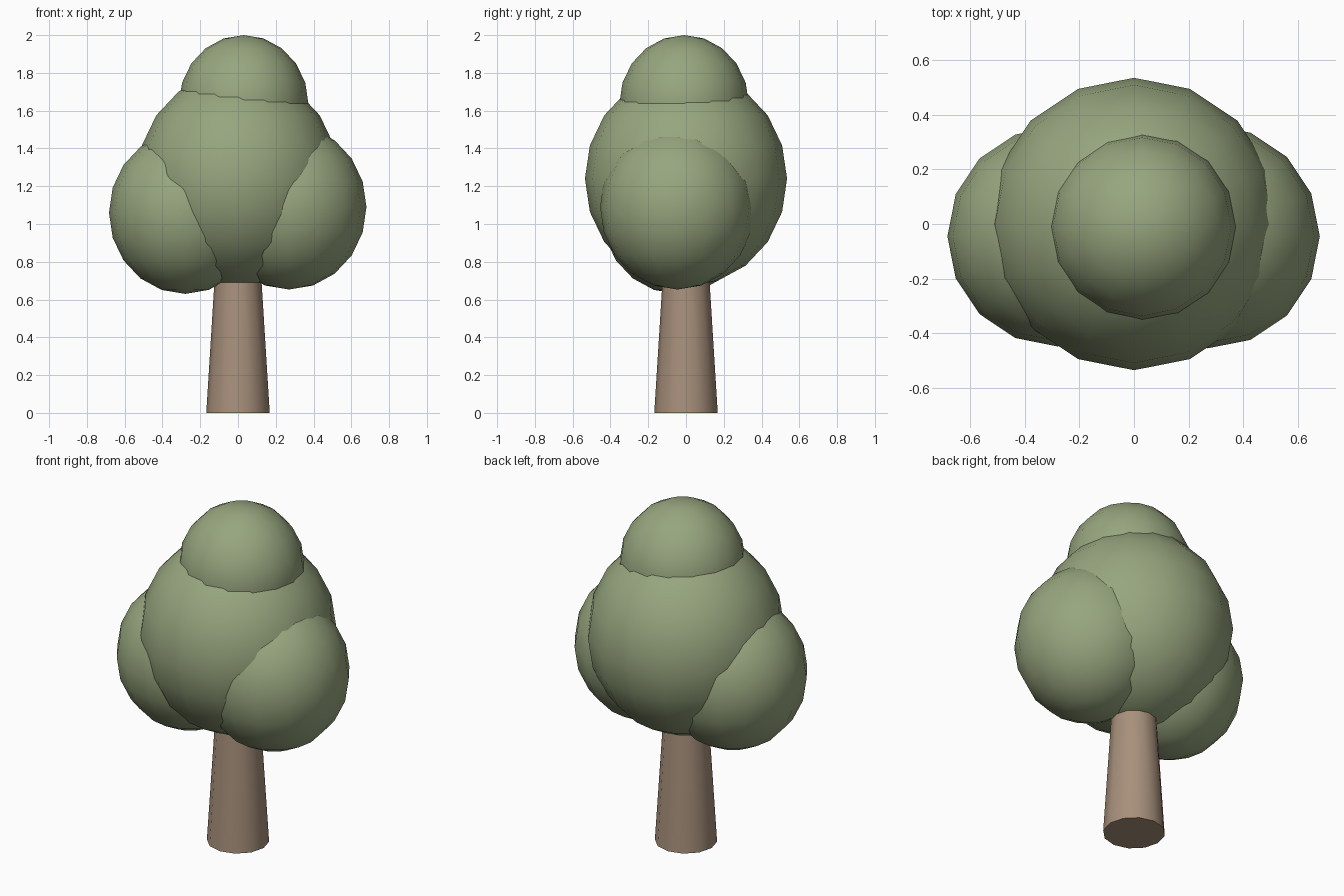
import bpy
import math

if "Cube" in bpy.data.objects:
    bpy.data.objects.remove(bpy.data.objects["Cube"])


def material(name, color):
    m = bpy.data.materials.new(name)
    m.diffuse_color = color
    m.use_nodes = True
    m.node_tree.nodes["Principled BSDF"].inputs["Base Color"].default_value = m.diffuse_color
    return m


leaf = material("leaf_green", (0.31, 0.38, 0.21, 1))
bark = material("bark_brown", (0.39, 0.28, 0.20, 1))


def finish(name, mat):
    ob = bpy.context.object
    ob.name = name
    ob.data.materials.append(mat)
    bpy.ops.object.shade_smooth_by_angle(angle=math.radians(40))
    return ob


# Leaf clump: low-poly sphere, slightly taller than wide
def clump(name, center, radius, half_height):
    bpy.ops.mesh.primitive_uv_sphere_add(segments=16, ring_count=10, radius=1, location=center)
    bpy.context.object.scale = (radius, radius, half_height)
    bpy.ops.object.transform_apply(location=False, rotation=False, scale=True)
    return finish(name, leaf)


# Tapered trunk, running up into the crown
bpy.ops.mesh.primitive_cone_add(vertices=12, radius1=0.168, radius2=0.112,
                                depth=0.9, location=(0, 0, 0.45))
finish("trunk", bark)

# Crown
clump("crown_middle", (0, 0, 1.24), 0.535, 0.57)
clump("crown_top", (0.03, -0.01, 1.635), 0.343, 0.365)
clump("crown_left", (-0.28, -0.045, 1.06), 0.403, 0.43)
clump("crown_right", (0.27, -0.045, 1.09), 0.41, 0.437)
